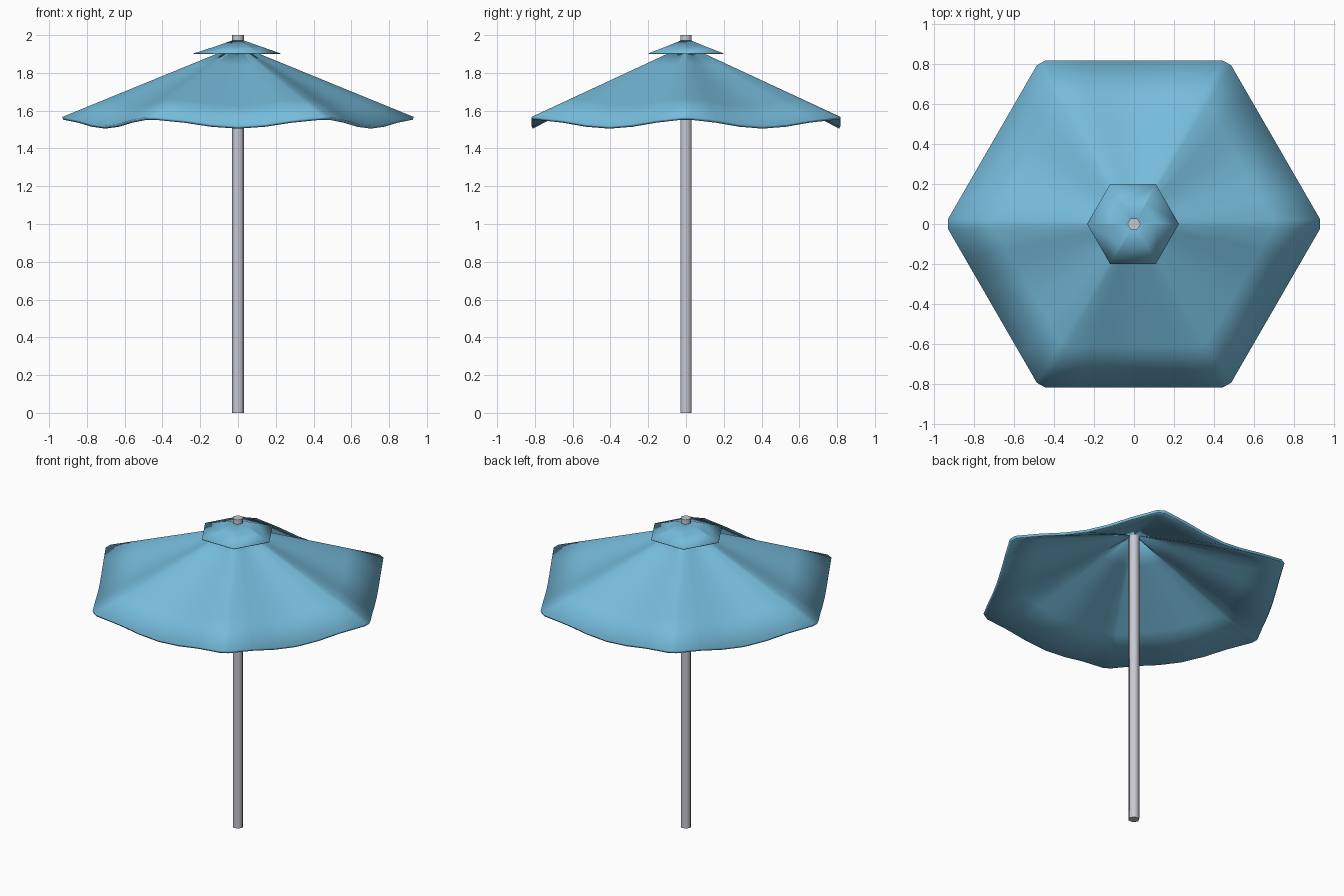
import bpy, bmesh, math

if "Cube" in bpy.data.objects:
    bpy.data.objects.remove(bpy.data.objects["Cube"])


def material(name, col):
    m = bpy.data.materials.new(name)
    m.diffuse_color = (*col, 1)
    m.use_nodes = True
    m.node_tree.nodes["Principled BSDF"].inputs["Base Color"].default_value = m.diffuse_color
    return m


BLUE = material("blue fabric", (0.18, 0.50, 0.71))
GREY = material("grey pole", (0.58, 0.58, 0.65))


def make(name, verts, faces, mat):
    me = bpy.data.meshes.new(name)
    me.from_pydata(verts, [], faces)
    me.materials.append(mat)
    ob = bpy.data.objects.new(name, me)
    bpy.context.collection.objects.link(ob)
    return ob


def loft(rings):
    # quads between successive closed rings, all facing outward / up
    n = len(rings[0])
    faces = [(k * n + i, k * n + (i + 1) % n, (k + 1) * n + (i + 1) % n, (k + 1) * n + i)
             for k in range(len(rings) - 1) for i in range(n)]
    return [v for r in rings for v in r], faces


def hexagon(r, z, cx=0.0):
    return [(cx + r * math.cos(i * math.pi / 3), r * math.sin(i * math.pi / 3), z)
            for i in range(6)]


def shade(ob, angle):
    bpy.ops.object.select_all(action='DESELECT')
    ob.select_set(True)
    bpy.context.view_layer.objects.active = ob
    bpy.ops.object.shade_smooth_by_angle(angle=math.radians(angle))


# Canopy rim: hexagon with blunted corners, sagging between the ribs
R = 0.945
rim = []
for i in range(6):
    a, b = i * math.pi / 3, (i + 1) * math.pi / 3
    for t in (0.03, 0.2, 0.35, 0.5, 0.65, 0.8, 0.97):
        x = R * ((1 - t) * math.cos(a) + t * math.cos(b))
        y = R * ((1 - t) * math.sin(a) + t * math.sin(b))
        sag = 0.5 - 0.5 * math.cos(2 * math.pi * t)
        rim.append((x, y, 1.567 - 0.048 * sag))

# Canopy: straight rulings from the rim up to the pole
apex = 1.947
rings = [[(x * s, y * s, apex + (z - apex) * s) for x, y, z in rim]
         for s in (1, 0.75, 0.5, 0.25, 0.025)]
canopy = make("canopy", *loft(rings), BLUE)
sol = canopy.modifiers.new("thickness", 'SOLIDIFY')
sol.thickness = 0.016
sol.offset = -1
shade(canopy, 40)

# Small vent cap above the canopy
cap = make("vent_cap", *loft([hexagon(0.23, 1.903, -0.005), hexagon(0.12, 1.94),
                              hexagon(0.022, 1.975)]), BLUE)
sol = cap.modifiers.new("thickness", 'SOLIDIFY')
sol.thickness = 0.004
sol.offset = -1
shade(cap, 15)

# Six-sided pole
v, f = loft([hexagon(0.033, 0), hexagon(0.033, 2)])
f += [tuple(range(5, -1, -1)), tuple(range(6, 12))]
pole = make("pole", v, f, GREY)
shade(pole, 65)
